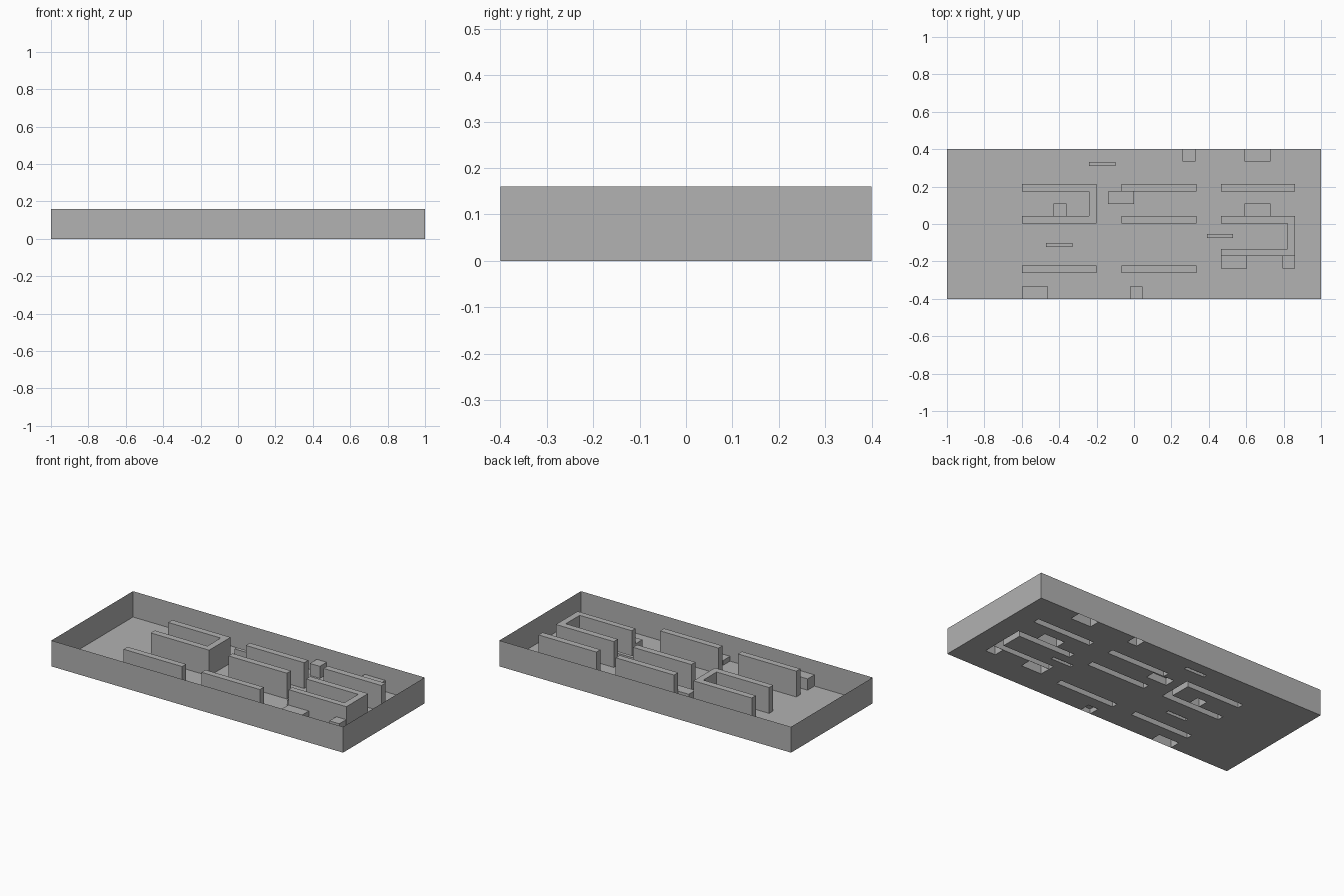
import bpy
import bmesh

cube = bpy.data.objects.get("Cube")
if cube:
    bpy.data.objects.remove(cube)

grey = bpy.data.materials.new("plain grey")
grey.use_nodes = True
grey.diffuse_color = (0.445, 0.445, 0.445, 1)
grey.node_tree.nodes["Principled BSDF"].inputs["Base Color"].default_value = grey.diffuse_color

WALL = 0.16
footprints = []


def finish(name, bm):
    bmesh.ops.remove_doubles(bm, verts=bm.verts, dist=1e-5)
    mesh = bpy.data.meshes.new(name)
    bm.to_mesh(mesh)
    bm.free()
    mesh.materials.append(grey)
    obj = bpy.data.objects.new(name, mesh)
    bpy.context.collection.objects.link(obj)


def quad(bm, *points):
    bm.faces.new([bm.verts.new(p) for p in points])


def cells(rects):
    """Split the plane along every rectangle edge; yield each cell and whether it is covered."""
    xs = sorted({v for r in rects for v in r[:2]})
    ys = sorted({v for r in rects for v in r[2:]})
    for x0, x1 in zip(xs, xs[1:]):
        for y0, y1 in zip(ys, ys[1:]):
            cx, cy = (x0 + x1) / 2, (y0 + y1) / 2
            yield x0, x1, y0, y1, any(a < cx < b and c < cy < d for a, b, c, d in rects)


def hollow_unit(name, height, *rects):
    """Raised block, open underneath, whose outline is the union of rectangles."""
    footprints.extend(rects)
    bm = bmesh.new()
    for x0, x1, y0, y1, filled in cells(rects):
        if filled:
            quad(bm, (x0, y0, height), (x1, y0, height), (x1, y1, height), (x0, y1, height))
    bmesh.ops.remove_doubles(bm, verts=bm.verts, dist=1e-5)
    rim = [e for e in bm.edges if e.is_boundary]
    sides = bmesh.ops.extrude_edge_only(bm, edges=rim)["geom"]
    for v in sides:
        if isinstance(v, bmesh.types.BMVert):
            v.co.z = 0
    bmesh.ops.recalc_face_normals(bm, faces=bm.faces)
    if next(f for f in bm.faces if abs(f.normal.z) > 0.9).normal.z < 0:
        bmesh.ops.reverse_faces(bm, faces=bm.faces)
    finish(name, bm)


# Full-height partitions in three columns
col_a, col_b, col_c = (-0.6, -0.2), (-0.067, 0.333), (0.465, 0.862)
back, middle, inner, front = (0.173, 0.213), (0.003, 0.043), (-0.17, -0.133), (-0.262, -0.223)
hollow_unit("left_partition_loop", WALL, col_a + back, col_a + middle, (-0.24, -0.2, 0.003, 0.213))
hollow_unit("right_partition_loop", WALL, col_c + middle, col_c + inner, (0.822, 0.862, -0.17, 0.043))
for name, col, row in (("back_middle_partition", col_b, back), ("back_end_partition", col_c, back),
                       ("centre_partition", col_b, middle), ("front_side_partition", col_a, front),
                       ("front_middle_partition", col_b, front)):
    hollow_unit(name, WALL, col + row)

# Wide low counters
for i, (x, y, h) in enumerate(((0.59, 0.333, 0.07), (0.59, 0.043, 0.07),
                               (0.465, -0.238, 0.065), (-0.6, -0.4, 0.07))):
    hollow_unit(f"counter_{i}", h, (x, x + 0.14, y, y + 0.067))
hollow_unit("low_counter", 0.045, (-0.14, 0.0, 0.107, 0.173))

# Small square stands
for i, (x, y, h) in enumerate(((0.26, 0.333, 0.075), (-0.43, 0.043, 0.075),
                               (0.793, -0.238, 0.08), (-0.022, -0.4, 0.03))):
    hollow_unit(f"stand_{i}", h, (x, x + 0.068, y, y + 0.067))

# Slim low benches
for i, (x, y) in enumerate(((-0.24, 0.31), (-0.47, -0.123), (0.39, -0.075))):
    hollow_unit(f"bench_{i}", 0.04, (x, x + 0.14, y, y + 0.022))

# Floor sheet, open beneath every raised unit
bm = bmesh.new()
room = (-1, 1, -0.4, 0.4)
for x0, x1, y0, y1, _ in cells(footprints + [room]):
    cx, cy = (x0 + x1) / 2, (y0 + y1) / 2
    if not any(a < cx < b and c < cy < d for a, b, c, d in footprints):
        quad(bm, (x0, y0, 0), (x1, y0, 0), (x1, y1, 0), (x0, y1, 0))
bmesh.ops.remove_doubles(bm, verts=bm.verts, dist=1e-5)
bmesh.ops.dissolve_limit(bm, angle_limit=0.01, verts=bm.verts, edges=bm.edges)
finish("floor", bm)

# Thin outer walls
bm = bmesh.new()
corners = [(-1, -0.4), (1, -0.4), (1, 0.4), (-1, 0.4)]
for (ax, ay), (bx, by) in zip(corners, corners[1:] + corners[:1]):
    quad(bm, (ax, ay, 0), (bx, by, 0), (bx, by, WALL), (ax, ay, WALL))
finish("outer_walls", bm)
